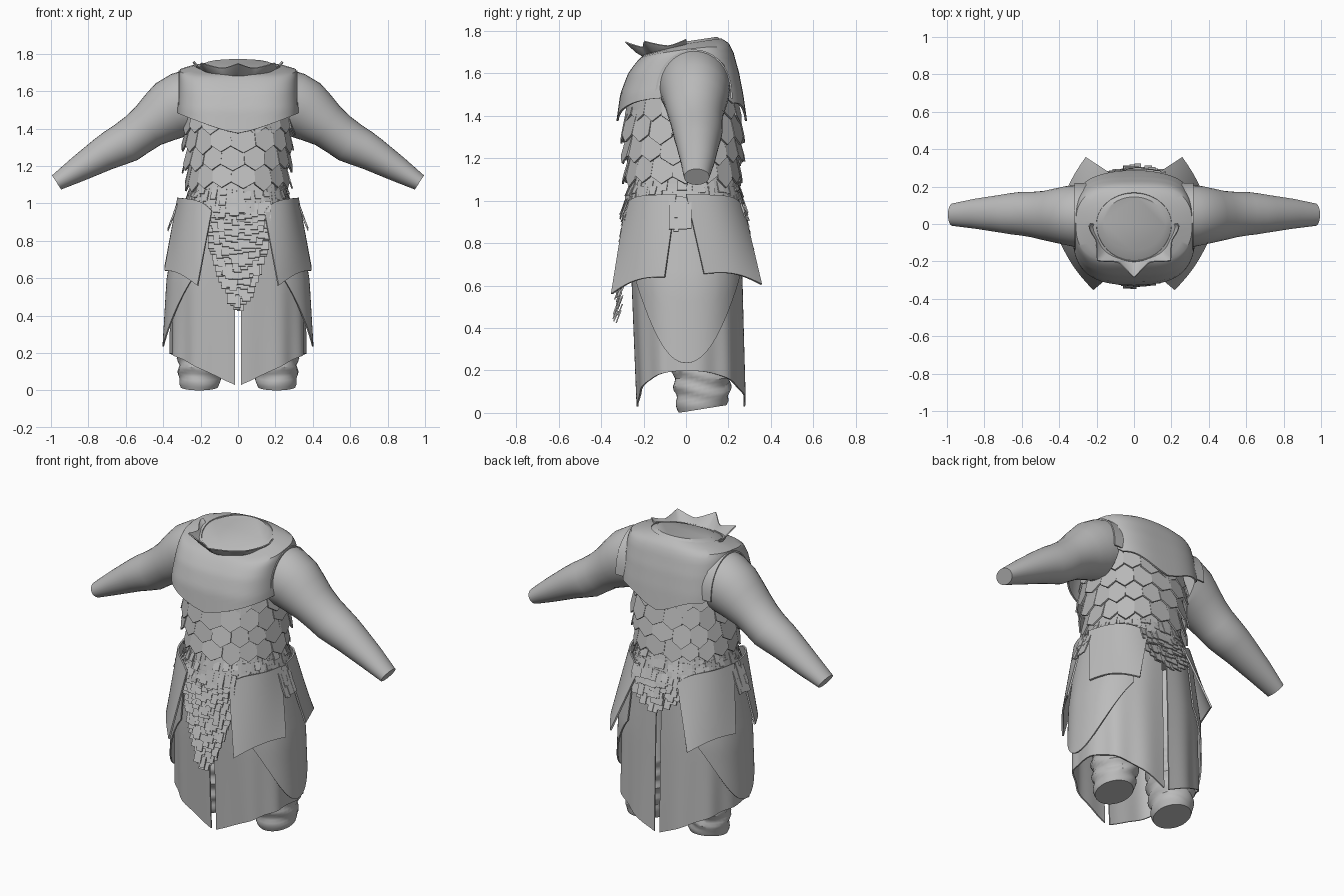
import bpy, bmesh, math, random
from math import sin, cos, pi, radians
from mathutils import Vector

random.seed(4)
cube = bpy.data.objects.get("Cube")
if cube:
    bpy.data.objects.remove(cube, do_unlink=True)

clay = bpy.data.materials.new("clay_grey")
clay.use_nodes = True
clay.diffuse_color = (0.5, 0.5, 0.5, 1)
clay.node_tree.nodes["Principled BSDF"].inputs["Base Color"].default_value = (0.5, 0.5, 0.5, 1)


def make(name, verts, faces, thick=0.0):
    """Mesh object with clean normals, optional thickness and smooth shading."""
    mesh = bpy.data.meshes.new(name)
    mesh.from_pydata(verts, [], faces)
    bm = bmesh.new()
    bm.from_mesh(mesh)
    bmesh.ops.recalc_face_normals(bm, faces=bm.faces)
    bm.to_mesh(mesh)
    bm.free()
    mesh.materials.append(clay)
    obj = bpy.data.objects.new(name, mesh)
    bpy.context.collection.objects.link(obj)
    bpy.ops.object.select_all(action='DESELECT')
    obj.select_set(True)
    bpy.context.view_layer.objects.active = obj
    if thick:
        mod = obj.modifiers.new("thickness", 'SOLIDIFY')
        mod.thickness = thick
        mod.offset = 0
        bpy.ops.object.modifier_apply(modifier=mod.name)
    bpy.ops.object.shade_smooth_by_angle(angle=radians(35))


def loft(name, rows, closed=True, caps=False, thick=0.0):
    """Skin a list of equal-length point rows."""
    n = len(rows[0])
    verts = [p for row in rows for p in row]
    faces = []
    for r in range(len(rows) - 1):
        for i in range(n if closed else n - 1):
            j = (i + 1) % n
            faces.append((r * n + i, r * n + j, (r + 1) * n + j, (r + 1) * n + i))
    if caps:
        faces.append(tuple(range(n)))
        faces.append(tuple(range(len(verts) - n, len(verts))))
    make(name, verts, faces, thick)


def oval(a, size, z, e=2.3):
    """Point on a rounded-square outline; size = half width, front depth, back depth."""
    c, s = cos(a), sin(a)
    depth = size[1] if s < 0 else size[2]
    return Vector((math.copysign(abs(c) ** (2 / e), c) * size[0],
                   math.copysign(abs(s) ** (2 / e), s) * depth, z))


def sized(table, z):
    """Interpolate outline sizes from a table ordered by rising height."""
    z = min(max(z, table[0][0]), table[-1][0])
    for lo, hi in zip(table, table[1:]):
        if z <= hi[0]:
            t = (z - lo[0]) / (hi[0] - lo[0])
            return [p + (q - p) * t for p, q in zip(lo[1:], hi[1:])]


def around(n):
    return [2 * pi * i / n for i in range(n)]


def neck_tilt(y):
    return y * (.26 if y < 0 else .15)


def card(verts, faces, p, q, out, length, kick, pointed):
    """One hanging scale or fur tuft between two top points."""
    k = len(verts)
    down = lambda f: out * kick * f - Vector((0, 0, length * f))
    verts += [p, q]
    if pointed:
        verts += [q + down(0.74), (p + q) / 2 + down(1), p + down(0.74)]
    else:
        verts += [q + down(1), p + down(1)]
    faces.append(tuple(range(k, len(verts))))


# Torso core
TORSO = [(0.85, .27, .25, .25), (1.0, .27, .26, .25), (1.1, .25, .255, .24),
         (1.2, .255, .265, .24), (1.3, .265, .275, .245), (1.45, .275, .285, .25),
         (1.65, .27, .2, .19)]
loft("torso", [[oval(a, t[1:], t[0]) for a in around(48)] for t in TORSO], caps=True)

# Chest plate with a dipping lower edge, boxy shoulders and a neck opening
PLATE = [(1.36, .325, .325, .285), (1.5, .324, .305, .265), (1.6, .316, .27, .245),
         (1.68, .311, .225, .22), (1.715, .306, .205, .2), (1.735, .2, .195, .165)]
rows = []
for f in range(17):
    row = []
    for a in around(96):
        low = 1.485 - 0.11 * (1 - abs(cos(a)) ** .8)
        low += 0.02 * abs(sin(4 * a)) * (sin(a) > 0)
        z = low + (1.735 - low) * (f / 16) ** .8
        p = oval(a, sized(PLATE, z), z, 3.2 - 1.2 * (f / 16) ** 8)
        p.z += neck_tilt(p.y) * (f / 16) ** 4
        row.append(p)
    rows.append(row)
loft("chest_plate", rows, thick=0.01)

# Tilted cap closing the neck
cap = []
for size, z in (((.2, .195, .165), 1.735), ((.17, .14, .145), 1.75)):
    cap.append([oval(a, size, z, 2) for a in around(64)])
    for p in cap[-1]:
        p.z += neck_tilt(p.y)
loft("neck_cap", cap, caps=True)

# Flared front collar with five shallow points
inner, middle, outer = [], [], []
for i in range(65):
    a = -pi * i / 64
    front = abs(sin(a))
    peak = (abs((i % 16) - 8) / 8) ** 1.6
    reach = .222 + .052 * front ** .5 * peak + .012 * peak
    inner.append(Vector((.19 * cos(a), .185 * sin(a), 1.715 - .045 * front)))
    outer.append(Vector((reach * cos(a), reach * sin(a), 1.735 + .025 * peak - .012 * front)))
    middle.append(inner[-1].lerp(outer[-1], .5) - Vector((0, 0, .008)))
loft("collar", [inner, middle, outer], closed=False, thick=0.006)

# Overlapping scale armour
verts, faces = [], []
for r in range(5):
    top = 1.51 - 0.1 * r
    size = sized(TORSO, top)
    for i in range(17):
        a, b = ((i + r / 2 + k) * 2 * pi / 17 for k in (-.05, 1.05))
        out = Vector((cos((a + b) / 2), sin((a + b) / 2), 0))
        card(verts, faces, oval(a, size, top), oval(b, size, top), out,
             random.uniform(.125, .15), random.uniform(.025, .04), True)
make("scale_armour", verts, faces, 0.009)

# Ragged fur belt, widening downwards
verts, faces = [], []
for r in range(5):
    for i in range(64):
        top = 1.085 - 0.028 * r + random.uniform(-.012, .012)
        size = [s + 0.008 * r for s in (.256, .26, .245)]
        a, b = ((i + k) * 2 * pi / 64 for k in (-.15, 1.15))
        out = Vector((cos(a), sin(a), 0))
        card(verts, faces, oval(a, size, top), oval(b, size, top), out,
             random.uniform(.04, .07), random.uniform(.01, .022), False)
make("fur_belt", verts, faces, 0.005)


# Tapering fur flaps, front and back
def fur_flap(name, face, bottom, depth, lean, half, taper):
    verts, faces = [], []
    count = int((1.0 - bottom - .05) / .026)
    for r in range(count + 1):
        t = r / count
        width = half * (1 - t ** taper) + 0.03
        cols = max(2, round(width / .017))
        for i in range(cols):
            x = -width + 2 * width * i / cols + random.uniform(-.006, .006)
            z = 1.0 - t * (1.0 - bottom - .055) + random.uniform(-.012, .012)
            y = face * (depth + lean * t - 0.9 * x * x - random.uniform(0, .03) * t)
            card(verts, faces, Vector((x, y, z)), Vector((x + 2.3 * width / cols, y, z)),
                 Vector((0, face, 0)), random.uniform(.045, .065), .022, False)
    make(name, verts, faces, 0.006)


fur_flap("front_fur_flap", -1, .43, .28, .05, .145, 2.1)
fur_flap("back_fur_flap", 1, .76, .27, .03, .14, 3.5)

FLAP = [(.23, .40, .25, .27), (.6, .378, .265, .28), (.95, .315, .275, .265)]
SKIRT = [(.03, .36, .225, .28), (.6, .355, .25, .265), (1.0, .28, .262, .25)]
# Arm rings: x, z, height radius, y, depth radius, lean of the ring
ARM = [(.27, 1.54, .178, .04, .168, 0), (.315, 1.525, .172, .042, .165, .25),
       (.36, 1.5, .163, .045, .158, .5), (.42, 1.458, .143, .045, .145, .55),
       (.48, 1.415, .122, .045, .132, .55), (.54, 1.368, .114, .05, .122, .55),
       (.6, 1.325, .112, .055, .117, .55), (.66, 1.295, .104, .055, .11, .55),
       (.72, 1.263, .093, .055, .1, .55), (.85, 1.185, .07, .055, .08, .55),
       (.97, 1.112, .045, .05, .06, .55)]

for side, tag in ((1, "left"), (-1, "right")):
    flip = lambda p: Vector((p[0] * side, p[1], p[2]))

    # Bare arm, cut at the wrist
    rows = []
    for x, z, r, yc, ry, lean in ARM:
        rise = math.sqrt(1 - lean * lean)
        rows.append([flip((x + lean * r * cos(a), yc + ry * sin(a), z + rise * r * cos(a)))
                     for a in around(32)])
    loft(tag + "_arm", rows, caps=True)

    # Armhole edge set into the shoulder
    rows = []
    for x in (.25, .318):
        rows.append([flip((x, .037 + .178 * cos(pi * i / 24),
                           1.48 + .228 * sin(pi * i / 24) ** .85)) for i in range(25)])
    loft(tag + "_armhole_edge", rows, closed=False, thick=0.008)

    # Wrinkled leg with a flat, tilted sole
    rows = []
    for k in range(25):
        z = .018 * k if k < 24 else .9
        row = []
        for a in around(32):
            r = .1 + .02 * min(1, z / .2) + .006 * min(1, z / .02)
            r += .007 * sin(75 * z + 2 * sin(a + 1) + 1.5 * sin(2 * a)) * min(1, z / .08)
            y = 1.12 * r * sin(a)
            tilt = .16 * max(0, 1 - z / .3)
            row.append(flip((.207 - .05 * z + r * cos(a), .078 + y, z + tilt * (.115 + y))))
        rows.append(row)
    loft(tag + "_leg", rows, caps=True)

    # Long folded skirt half, slit at front and back
    rows = []
    for f in range(13):
        t = f / 12
        row = []
        for i in range(73):
            a = radians(-89 + 178 * i / 72)
            low = .025 + .48 * oval(a, (.36, .25, .26), 0).x
            z = 1.0 + (low - 1.0) * t
            fold = 1 + .018 * t * sin(11 * a)
            p = oval(a, sized(SKIRT, z), z, 2.5)
            row.append(flip((max(.017, p.x * fold), p.y * fold, z)))
        rows.append(row)
    loft(tag + "_skirt", rows, closed=False, thick=0.008)

    # Rounded outer side flap
    rows = []
    for f in range(11):
        row = []
        for i in range(41):
            a = radians(-60 + 3 * i)
            u = oval(a, (1, 1, 1), 0).y / oval(pi / 3, (1, 1, 1), 0).y
            z = .95 + (.235 + .4 * u * u - .95) * f / 10
            row.append(flip(oval(a, sized(FLAP, z), z, 2.5)))
        rows.append(row)
    loft(tag + "_side_flap", rows, closed=False, thick=0.008)

    # Four-cornered curved hip plates: top inner, top outer, low inner, low outer
    for name, corners in (
            ("front", ((.14, -.285, 1.02), (.32, -.045, 1.03), (.215, -.35, .56), (.39, -.1, .64))),
            ("back", ((.13, .27, 1.02), (.32, .0, 1.03), (.255, .355, .605), (.39, .085, .655)))):
        ti, to, li, lo = map(Vector, corners)
        rows = []
        for f in range(11):
            v, row = f / 10, []
            for i in range(17):
                u = i / 16
                p = ti.lerp(to, u).lerp(li.lerp(lo, u), v)
                across = ti.lerp(li, v) - to.lerp(lo, v)
                out = Vector((abs(across.y), math.copysign(abs(across.x), ti.y), 0)).normalized()
                p += out * .045 * sin(pi * u) * (1 - .7 * v)
                p.z += .025 * sin(pi * u) * v - .06 * (1 - u) ** 6 * (1 - v)
                row.append(flip(p))
            rows.append(row)
        loft(f"{tag}_{name}_hip_plate", rows, closed=False, thick=0.01)

    # Fur tuft between the hip plates
    verts, faces = [], []
    for r in range(5):
        for i in range(5):
            y = -.08 + .02 * i
            z = 1.02 - .028 * r + random.uniform(-.01, .01)
            x = .315 + .01 * r
            card(verts, faces, flip((x, y, z)), flip((x, y + .025, z)), Vector((side, 0, 0)),
                 .05, .02, False)
    make(tag + "_hip_fur", verts, faces, 0.006)
